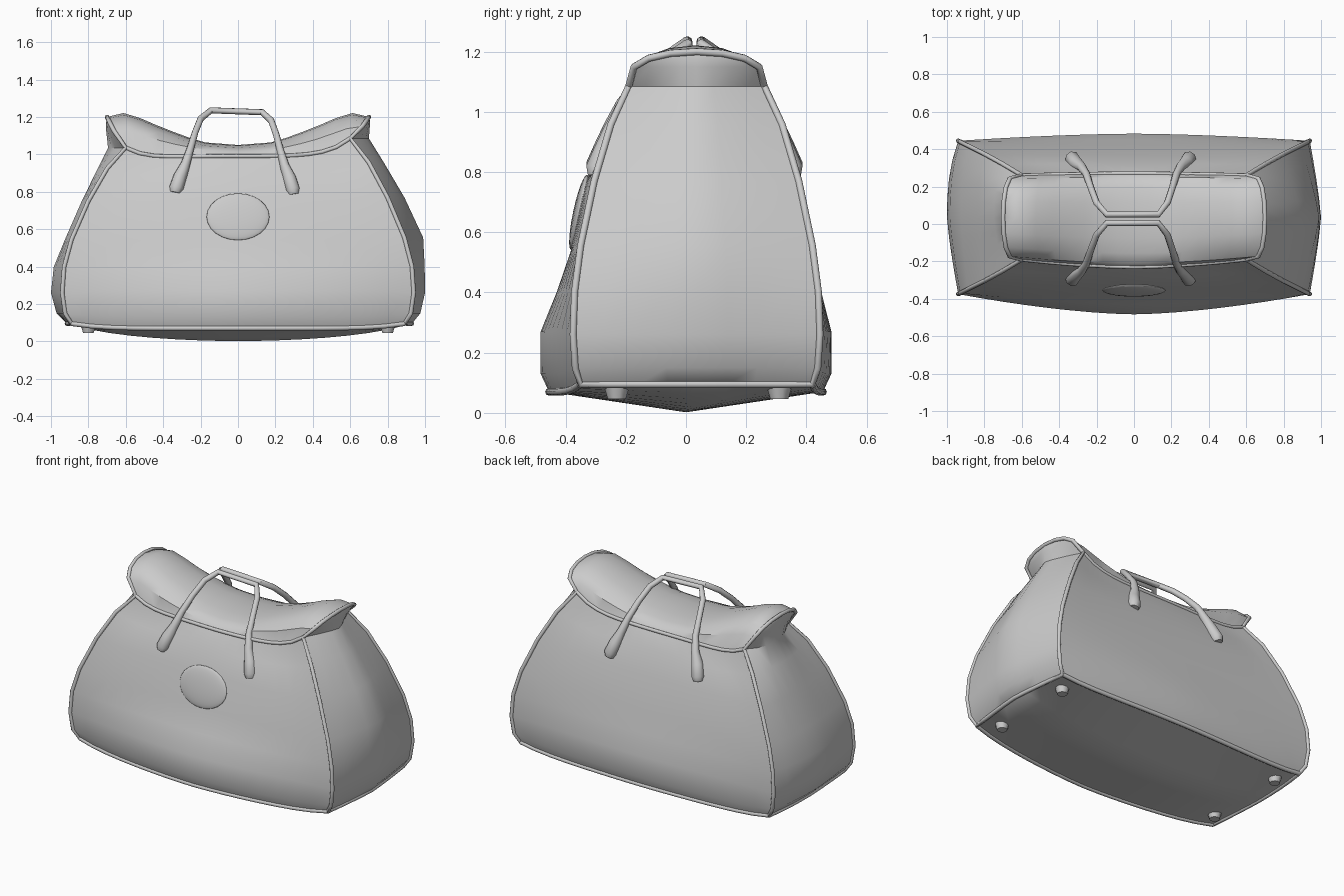
import bpy, bmesh, math
from mathutils import Vector

cube = bpy.data.objects.get("Cube")
if cube:
    bpy.data.objects.remove(cube)

leather = bpy.data.materials.new("grey leather")
leather.use_nodes = True
GREY = (0.6, 0.6, 0.6, 1)
leather.diffuse_color = GREY
leather.node_tree.nodes["Principled BSDF"].inputs["Base Color"].default_value = GREY

# Side rows, bottom to top: seam x, seam z, seam half depth,
# middle z, middle half depth, middle y offset, right and left end bulge
ROWS = [
    (.89, .095, .385, .07, .455, .00, .025, .04),
    (.925, .15, .403, .13, .483, .00, .045, .05),
    (.94, .26, .410, .27, .483, .00, .06, .06),
    (.93, .40, .405, .40, .440, .01, .055, .068),
    (.89, .55, .385, .54, .402, .02, .035, .10),
    (.80, .76, .340, .75, .352, .015, .035, .09),
    (.70, .94, .285, .89, .300, .02, .05, .08),
    (.60, 1.06, .225, .99, .250, .02, .095, .10)]
LAST = len(ROWS) - 1
TOP_BULGE = [.04, .02, .005, 0]
CREST = [(0, 1.05), (.28, 1.065), (.57, 1.14), (.85, 1.225), (1, 1.2)]
COLS, SEGS = 16, 8
US = [-1 + 2 * i / COLS for i in range(COLS + 1)]
SS = [-1 + 2 * i / SEGS for i in range(SEGS + 1)]


def lerp(a, b, t):
    return a + (b - a) * t


def crest(u):
    for (a, za), (b, zb) in zip(CREST, CREST[1:]):
        if abs(u) <= b:
            return lerp(za, zb, (abs(u) - a) / (b - a))


def side(u, r, facing):
    """Point on the front (-1) or back (1) panel."""
    ex, ez, eh, cz, ch, cy = ROWS[r][:6]
    t = abs(u) ** 1.6
    z = lerp(cz, ez, u ** 6) + .025 * u ** 3 * (r / LAST) ** 3
    return Vector((u * ex, lerp(cy, .035, t) + facing * lerp(ch, eh, t), z))


def top(u, k):
    """Point on the arched top panel, k running from front to back seam."""
    a, b = side(u, LAST, -1), side(u, LAST, 1)
    ang = math.pi * k / SEGS
    rise = 0 if k in (0, SEGS) else math.sin(ang)
    p = a.lerp(b, (1 - math.cos(ang)) / 2)
    return Vector((u * (.6 + .1 * rise ** .45), p.y,
                   lerp(p.z, crest(u), rise ** lerp(.9, .6, abs(u)))))


def bow(u, row, s):
    """Outward swell of an end panel, fuller at the back of the right end."""
    if row > LAST:
        amount = TOP_BULGE[row - LAST - 1]
    else:
        amount = ROWS[row][7 if u > 0 else 6]
    power = 2.5 if u < 0 < s else 1.25
    return amount * (1 - abs(s) ** power)


def end(sx, row, s):
    """Point on an end panel, s running from front to back seam."""
    if row <= LAST:
        a, b = side(sx, row, -1), side(sx, row, 1)
    else:
        k = row - LAST
        a, b = top(sx, k), top(sx, SEGS - k)
    p = a.lerp(b, (s + 1) / 2)
    p.x += sx * bow(sx, row, s)
    return p


def base(u, s):
    """Point on the sagging base panel."""
    p = side(u, 0, -1).lerp(side(u, 0, 1), (s + 1) / 2)
    p.x += u * bow(u, 0, s)
    p.z -= .068 * (1 - u * u) * (1 - abs(s))
    return p


def finish(obj, angle=40):
    obj.data.materials.append(leather)
    bpy.ops.object.select_all(action='DESELECT')
    obj.select_set(True)
    bpy.context.view_layer.objects.active = obj
    bpy.ops.object.shade_smooth_by_angle(angle=math.radians(angle))


def mesh_object(name, bm):
    bmesh.ops.recalc_face_normals(bm, faces=bm.faces)
    mesh = bpy.data.meshes.new(name)
    bm.to_mesh(mesh)
    bm.free()
    obj = bpy.data.objects.new(name, mesh)
    bpy.context.collection.objects.link(obj)
    finish(obj)


def add_grid(bm, rows):
    vs = [[bm.verts.new(p) for p in row] for row in rows]
    for a, b in zip(vs, vs[1:]):
        for i in range(len(a) - 1):
            bm.faces.new((a[i], a[i + 1], b[i + 1], b[i]))


# Bag shell: front, back, top, base and two end panels, welded at the seams
shell = bmesh.new()
for facing in (-1, 1):
    add_grid(shell, [[side(u, r, facing) for u in US] for r in range(LAST + 1)])
add_grid(shell, [[top(u, k) for u in US] for k in range(SEGS + 1)])
add_grid(shell, [[base(u, s) for u in US] for s in SS])
for sx in (-1, 1):
    add_grid(shell, [[end(sx, r, s) for s in SS] for r in range(LAST + 1 + SEGS // 2)])
bmesh.ops.remove_doubles(shell, verts=shell.verts, dist=.0005)
mesh_object("bag_body", shell)


def tube(name, points, radius, radii=None, cyclic=False):
    """Round cord along a path, turned into a mesh."""
    cu = bpy.data.curves.new(name, 'CURVE')
    cu.dimensions = '3D'
    cu.bevel_depth = radius
    cu.bevel_resolution = 2
    cu.use_fill_caps = True
    sp = cu.splines.new('POLY')
    sp.points.add(len(points) - 1)
    sp.use_cyclic_u = cyclic
    for i, p in enumerate(points):
        sp.points[i].co = (*p, 1)
        sp.points[i].radius = radii[i] if radii else 1
    obj = bpy.data.objects.new(name, cu)
    bpy.context.collection.objects.link(obj)
    bpy.ops.object.select_all(action='DESELECT')
    obj.select_set(True)
    bpy.context.view_layer.objects.active = obj
    bpy.ops.object.convert(target='MESH')
    finish(bpy.context.object, 50)


# Piping round each end panel
for sx, label in ((-1, "right"), (1, "left")):
    loop = [side(sx, r, -1) for r in range(LAST + 1)]
    loop += [top(sx, k) for k in range(1, SEGS)]
    loop += [side(sx, r, 1) for r in reversed(range(LAST + 1))]
    loop += [base(sx, s) for s in reversed(SS[1:-1])]
    tube(label + "_end_piping", loop, .012, cyclic=True)

# Piping along the long seams, and the carrying handles
for facing, label in ((-1, "front"), (1, "back")):
    tube(label + "_top_piping", [side(u, LAST, facing) for u in US], .011)
    tube(label + "_base_piping", [side(u, 0, facing) for u in US], .013)
    half = [(.335, .325, .795), (.33, .322, .82), (.31, .297, .88), (.28, .277, .95),
            (.255, .24, 1.03), (.23, .165, 1.115), (.2, .085, 1.19), (.145, .022, 1.235)]
    widths = [1.5, 2.0, 1.9, 1.3, 1, .9, .9, .85]
    path = [(-x, facing * y + .028, z) for x, y, z in half]
    path += [(x * .89, facing * y + .028, z - .01) for x, y, z in reversed(half)]
    tube(label + "_handle", path, .02, widths + widths[::-1])

# Oval badge, a shallow dome lying on the front panel
low, high = side(0, 4, -1), side(0, 5, -1)
bpy.ops.mesh.primitive_uv_sphere_add(segments=24, ring_count=12, radius=1)
badge = bpy.context.object
badge.name = "oval_badge"
badge.scale = (.168, .02, .128)
badge.location = low.lerp(high, .6)
badge.rotation_euler.x = -math.atan2(high.y - low.y, high.z - low.z)
finish(badge)

# Base studs
for x in (-.8, .8):
    for y in (-.23, .31):
        bpy.ops.mesh.primitive_cone_add(vertices=10, radius1=.03, radius2=.042, depth=.04,
                                        location=(x, y, .066))
        stud = bpy.context.object
        stud.name = ("right" if x < 0 else "left") + ("_front" if y < 0 else "_back") + "_stud"
        finish(stud)
